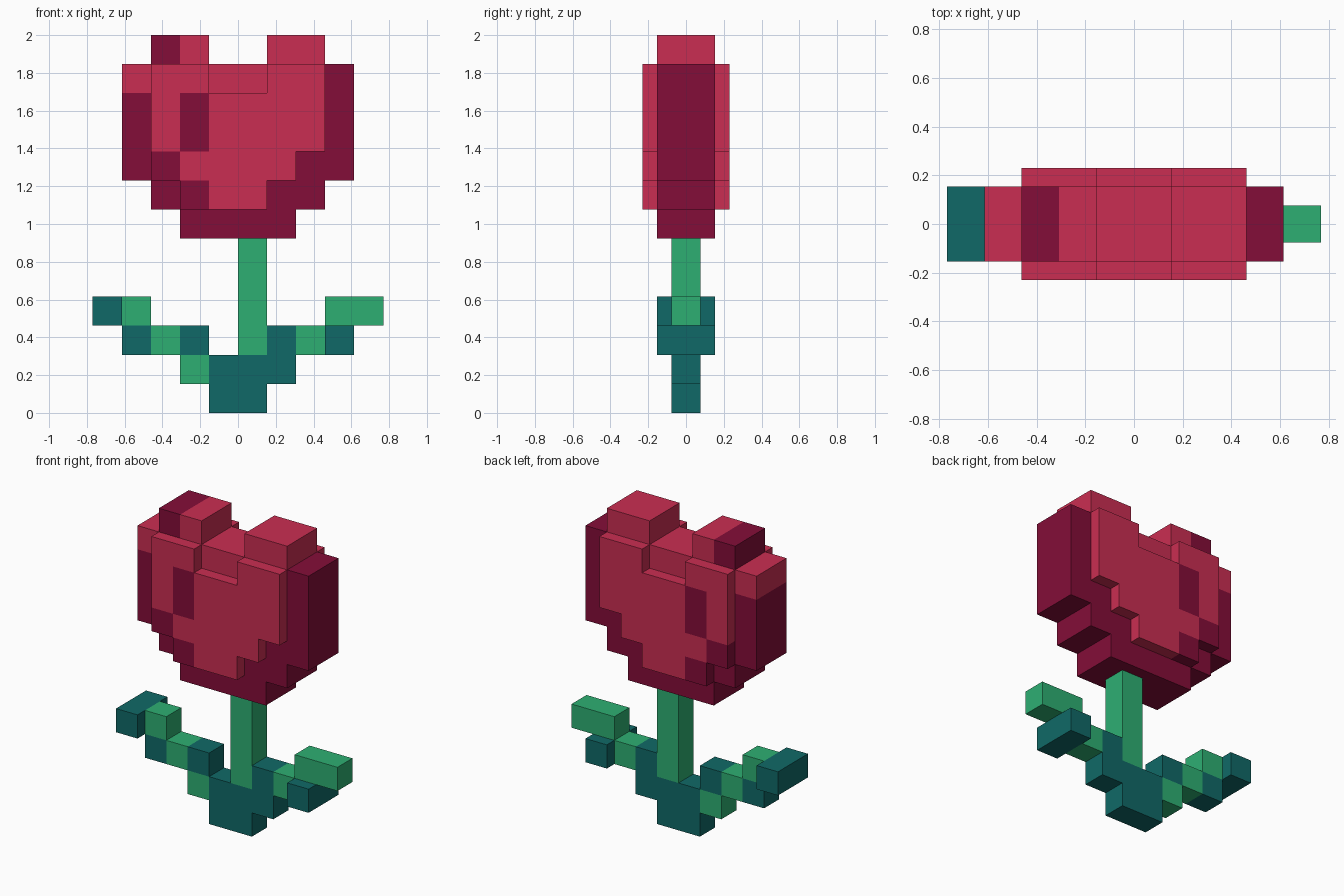
import bpy
import bmesh
import math

if "Cube" in bpy.data.objects:
    bpy.data.objects.remove(bpy.data.objects["Cube"], do_unlink=True)

U = 2 / 13          # edge of one block
LEFT = -5           # first column of every pattern


def make_material(name, rgb):
    mat = bpy.data.materials.new(name)
    mat.use_nodes = True
    color = (*rgb, 1)
    mat.diffuse_color = color
    mat.node_tree.nodes["Principled BSDF"].inputs["Base Color"].default_value = color
    return mat


materials = {
    "L": make_material("petal red", (0.59, 0.027, 0.084)),
    "D": make_material("petal maroon", (0.231, 0.004, 0.04)),
    "G": make_material("leaf green", (0.027, 0.429, 0.171)),
    "T": make_material("dark teal", (0.005, 0.141, 0.136)),
}
letters = list(materials)


def cells(top, rows, y0, y1):
    """Blocks of a pattern, drawn from its top row down, in half-block slices of depth."""
    return {(LEFT + i, y, top - j): letter
            for j, row in enumerate(rows)
            for i, letter in enumerate(row) if letter != "."
            for y in range(y0, y1)}


relief = ["..LL..LL..",
          "..LDLLLL..",
          "..LDLLLL..",
          "..DLLLL...",
          "...DLL...."]

parts = {
    # Flower head and the raised petals on both sides
    "flower_head": cells(12, ["..DL..LL..",
                              ".LLLLLLLD.",
                              ".DLDLLLLD.",
                              ".DLDLLLLD.",
                              ".DDLLLLDD.",
                              "..DDLLDD..",
                              "...DDDD..."], -2, 2),
    "front_petals": cells(11, relief, -3, -2),
    "back_petals": cells(11, relief, 2, 3),
    # Stem, leaves and the thicker leaf blocks
    "stem": cells(5, [".....G...."] * 4, -1, 1),
    "leaves": cells(3, [".G......GG",
                        ".TGT..TG..",
                        "...GTTT...",
                        "....TT...."], -1, 1),
    "right_leaf_tip": cells(3, ["T........."], -2, 2),
    "left_leaf_fold": cells(2, ["........T."], -2, 2),
}
occupied = set().union(*parts.values())


def build(name, blocks):
    """Skin the outer sides of the blocks and merge flat areas of one colour."""
    bm = bmesh.new()
    verts = {}

    def vert(p):
        if p not in verts:
            verts[p] = bm.verts.new((p[0] * U, p[1] * U / 2, p[2] * U))
        return verts[p]

    for pos, letter in blocks.items():
        for axis in range(3):
            a, b = (axis + 1) % 3, (axis + 2) % 3
            for side in (0, 1):
                near = list(pos)
                near[axis] += 2 * side - 1
                if tuple(near) in occupied:
                    continue
                corners = []
                for da, db in ((0, 0), (1, 0), (1, 1), (0, 1)):
                    p = list(pos)
                    p[axis] += side
                    p[a] += da
                    p[b] += db
                    corners.append(vert(tuple(p)))
                face = bm.faces.new(corners if side else corners[::-1])
                face.material_index = letters.index(letter)
    bmesh.ops.dissolve_limit(bm, angle_limit=math.radians(1), verts=bm.verts[:],
                             edges=bm.edges[:], delimit={'MATERIAL'})
    mesh = bpy.data.meshes.new(name)
    bm.to_mesh(mesh)
    bm.free()
    for mat in materials.values():
        mesh.materials.append(mat)
    bpy.context.collection.objects.link(bpy.data.objects.new(name, mesh))


for part_name, part_cells in parts.items():
    build(part_name, part_cells)
